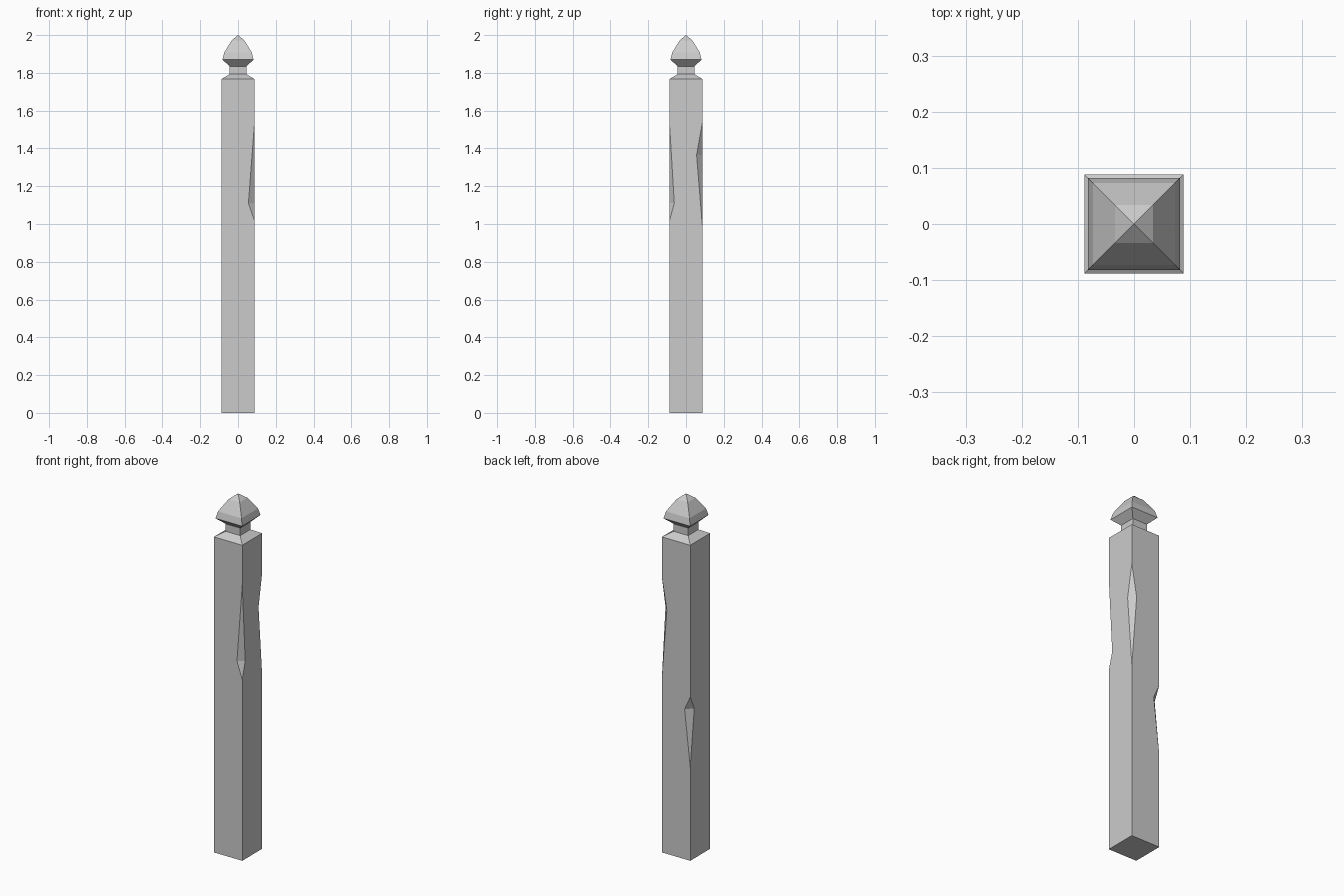
import bpy, bmesh
from mathutils import Vector

if "Cube" in bpy.data.objects:
    bpy.data.objects.remove(bpy.data.objects["Cube"])

H = 0.088  # half width of the post


def new_object(name, bm):
    bmesh.ops.recalc_face_normals(bm, faces=bm.faces[:])
    mesh = bpy.data.meshes.new(name)
    bm.to_mesh(mesh)
    bm.free()
    ob = bpy.data.objects.new(name, mesh)
    bpy.context.collection.objects.link(ob)
    return ob


def square_loft(name, profile, cap_bottom=True, apex=None):
    """Stack square rings given as (half width, height)."""
    bm = bmesh.new()
    rings = [[bm.verts.new((sx * r, sy * r, z))
              for sx, sy in ((-1, -1), (1, -1), (1, 1), (-1, 1))]
             for r, z in profile]
    for a, b in zip(rings, rings[1:]):
        for i in range(4):
            j = (i + 1) % 4
            bm.faces.new((a[i], a[j], b[j], b[i]))
    if cap_bottom:
        bm.faces.new(rings[0][::-1])
    if apex is None:
        bm.faces.new(rings[-1])
    else:
        tip = bm.verts.new((0, 0, apex))
        for i in range(4):
            bm.faces.new((rings[-1][i], rings[-1][(i + 1) % 4], tip))
    return new_object(name, bm)


# Square shaft with bevelled shoulder
post = square_loft("post_shaft", [(H, 0), (H, 1.767), (0.045, 1.793)])

# Neck and pointed cap
square_loft("post_finial",
            [(0.045, 1.793), (0.045, 1.835), (0.082, 1.870),
             (0.073, 1.908), (0.034, 1.972)],
            cap_bottom=False, apex=2.0)

# Corner chips: corner signs, bottom / deepest / top height, inset in x and y
chips = [(1, -1, 1.015, 1.11, 1.545, 0.033, 0.026),
         (1, 1, 0.97, 1.365, 1.545, 0.031, 0.032),
         (-1, 1, 0.523, 0.84, 0.917, 0.035, 0.035)]
bm = bmesh.new()
for sx, sy, z0, zm, z1, dx, dy in chips:
    x, y = sx * H, sy * H
    pts = [Vector(p) for p in ((x, y, z0), (x, y, z1),
                               (x - sx * dx, y, zm), (x, y - sy * dy, zm))]
    mid = (pts[2] + pts[3]) / 2
    # grow about the deepest line so the cutter pokes out of the post
    verts = [bm.verts.new(mid + (p - mid) * 1.4) for p in pts]
    for i in range(4):
        bm.faces.new([v for k, v in enumerate(verts) if k != i])
cutter = new_object("chip_cutter", bm)
cutter.hide_render = True
cutter.hide_set(True)

mod = post.modifiers.new("chips", 'BOOLEAN')
mod.operation = 'DIFFERENCE'
mod.solver = 'EXACT'
mod.object = cutter
